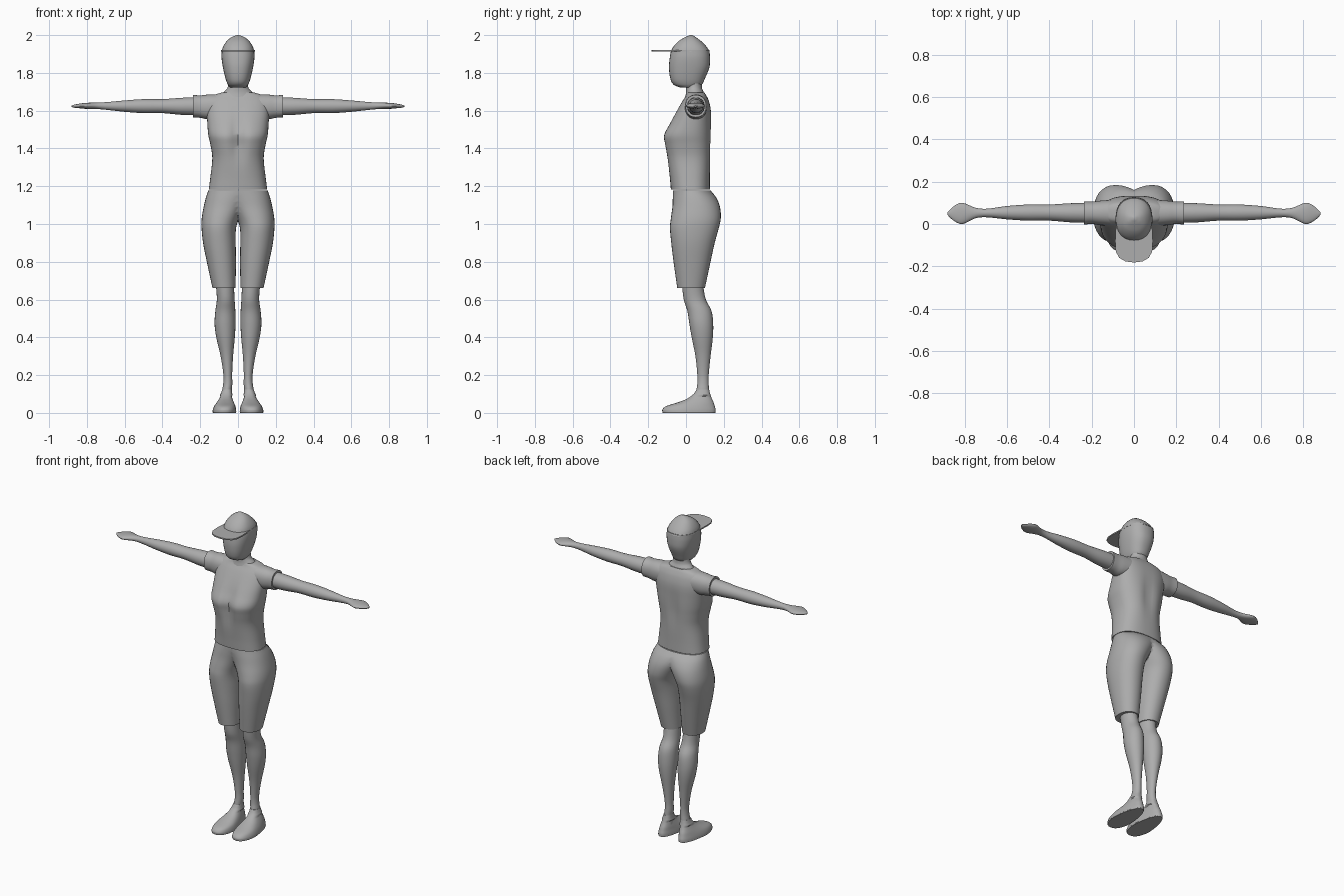
import bpy, bmesh, math

grey = bpy.data.materials.new("plain grey")
grey.diffuse_color = (0.42, 0.42, 0.42, 1)


def smooth_rows(rows, steps):
    """Cubic interpolation between section rows."""
    def slope(i):
        a, b = rows[max(i - 1, 0)], rows[min(i + 1, len(rows) - 1)]
        return [(q - p) / (b[0] - a[0]) for p, q in zip(a, b)]
    out = []
    for i in range(len(rows) - 1):
        r0, r1, m0, m1 = rows[i], rows[i + 1], slope(i), slope(i + 1)
        h = r1[0] - r0[0]
        for k in range(steps):
            t = k / steps
            w = (2*t**3 - 3*t**2 + 1, (t**3 - 2*t**2 + t) * h,
                 3*t**2 - 2*t**3, (t**3 - t**2) * h)
            row = [w[0]*a + w[1]*b + w[2]*c + w[3]*d
                   for a, b, c, d in zip(r0, m0, r1, m1)]
            row[0] = r0[0] + t * h
            out.append(row)
    return out + [list(rows[-1])]


def finish(name, bm, mirror=False, angle=45):
    mesh = bpy.data.meshes.new(name)
    bm.to_mesh(mesh)
    bm.free()
    mesh.materials.append(grey)
    ob = bpy.data.objects.new(name, mesh)
    bpy.context.collection.objects.link(ob)
    bpy.ops.object.select_all(action='DESELECT')
    ob.select_set(True)
    bpy.context.view_layer.objects.active = ob
    bpy.ops.object.shade_smooth_by_angle(angle=math.radians(angle))
    if mirror:
        ob.modifiers.new("mirror", 'MIRROR').use_clip = True
    return ob


def loft(name, rows, p=2.0, along='Z', mirror=False, shape=None, clip=False,
         sides=32, steps=4):
    """Rows are (position, low a, high a, low b, high b); a, b span the section."""
    bm = bmesh.new()
    rings = []
    for t, a0, a1, b0, b1 in smooth_rows(rows, steps):
        ring = []
        for k in range(sides):
            u = 2 * math.pi * k / sides
            c, s = math.cos(u), math.sin(u)
            a = (a0 + a1) / 2 + (a1 - a0) / 2 * math.copysign(abs(c) ** (2/p), c)
            b = (b0 + b1) / 2 + (b1 - b0) / 2 * math.copysign(abs(s) ** (2/p), s)
            co = (a, b, t) if along == 'Z' else (t, a, b)
            ring.append(bm.verts.new(shape(*co) if shape else co))
        rings.append(ring)
    for lo, hi in zip(rings, rings[1:]):
        for k in range(sides):
            j = (k + 1) % sides
            bm.faces.new((lo[k], lo[j], hi[j], hi[k]))
    bm.faces.new(rings[0][::-1])
    bm.faces.new(rings[-1])
    bmesh.ops.recalc_face_normals(bm, faces=bm.faces)
    if clip:
        bmesh.ops.bisect_plane(bm, geom=bm.verts[:] + bm.edges[:] + bm.faces[:],
                               plane_co=(0, 0, 0), plane_no=(1, 0, 0),
                               clear_inner=True, dist=1e-5)
    return finish(name, bm, mirror)


def chest(x, y, z):
    """Groove down the front centre and a shallow one along the spine."""
    fall = math.exp(-(x / 0.035) ** 2) * math.exp(-((z - 1.45) / 0.11) ** 2)
    return (x, y + (0.03 if y < 0.03 else -0.012) * fall, z)


def foot_taper(x, y, z):
    """Narrow the heel and keep the toes broad."""
    k = 1 - 0.3 * max(0, min(1, (y + 0.02) / 0.17)) * (z < 0.09)
    return (0.065 + (x - 0.065) * k, y, z)


# Shirt body
loft("shirt", [
    (1.182, -.155, .155, -.08, .127), (1.25, -.146, .146, -.087, .127),
    (1.35, -.136, .136, -.103, .13), (1.42, -.146, .146, -.117, .133),
    (1.47, -.157, .157, -.122, .135), (1.53, -.162, .162, -.09, .135),
    (1.60, -.165, .165, -.05, .133), (1.65, -.158, .158, -.02, .122),
    (1.68, -.135, .135, 0, .108), (1.695, -.09, .09, .005, .098)],
    p=2.5, shape=chest, sides=48)

# Sleeves and arms
loft("sleeve", [
    (.09, -.01, .115, 1.56, 1.687), (.16, -.005, .11, 1.555, 1.685),
    (.20, 0, .106, 1.562, 1.681), (.237, -.003, .107, 1.565, 1.683)],
    p=2.2, along='X', mirror=True)
loft("arm", [
    (.2, .005, .1, 1.575, 1.672), (.3, .008, .098, 1.578, 1.668),
    (.4, .016, .092, 1.587, 1.661), (.5, .016, .092, 1.587, 1.661),
    (.6, .022, .085, 1.594, 1.654), (.7, .032, .072, 1.605, 1.645),
    (.75, .027, .077, 1.609, 1.643), (.81, .0, .1, 1.61, 1.641),
    (.84, .008, .092, 1.613, 1.637), (.87, .03, .068, 1.616, 1.631),
    (.882, .045, .055, 1.62, 1.627)],
    along='X', mirror=True, sides=24)

# Shorts, one half mirrored
loft("shorts", [
    (.66, .013, .135, -.046, .1), (.8, .011, .165, -.066, .13),
    (.9, .012, .185, -.078, .152), (.98, .01, .193, -.085, .174),
    (1.03, -.008, .192, -.08, .184), (1.09, -.045, .182, -.072, .18),
    (1.14, -.09, .17, -.07, .16), (1.178, -.15, .157, -.07, .13)],
    p=2.15, mirror=True, clip=True)

# Lower legs
loft("lower_leg", [
    (.04, .03, .085, .06, .125), (.12, .033, .083, .056, .122),
    (.155, .03, .078, .06, .12), (.2, .031, .077, .06, .12),
    (.3, .026, .092, .05, .13), (.4, .017, .115, .03, .142),
    (.47, .013, .124, .018, .144), (.54, .014, .12, .007, .135),
    (.6, .018, .112, -.012, .105), (.69, .022, .118, -.022, .088)],
    mirror=True, sides=24)

# Feet
loft("foot", [
    (.004, .008, .136, -.125, .157), (.018, .009, .134, -.125, .157),
    (.036, .012, .128, -.105, .152), (.055, .017, .118, -.045, .146),
    (.075, .023, .106, .005, .137), (.1, .03, .092, .04, .128),
    (.125, .033, .083, .056, .122)],
    p=2.4, mirror=True, shape=foot_taper)
loft("sole", [(0, .01, .134, -.123, .155), (.005, .008, .136, -.125, .157)],
     p=2.4, mirror=True, shape=foot_taper, steps=1)

# Neck and head
loft("neck", [
    (1.67, -.1, .1, -.005, .105), (1.695, -.078, .078, .0, .095),
    (1.72, -.056, .056, .0, .085), (1.77, -.05, .05, .0, .085)], sides=24)
loft("head", [
    (1.722, -.04, .04, -.03, .06), (1.737, -.053, .053, -.065, .083),
    (1.77, -.066, .066, -.083, .1), (1.83, -.08, .08, -.09, .124),
    (1.88, -.087, .087, -.086, .127), (1.92, -.086, .086, -.079, .124)],
    p=2.4)

# Cap crown and flat visor
loft("cap", [
    (1.912, -.087, .087, -.081, .126), (1.94, -.078, .078, -.066, .108),
    (1.97, -.058, .058, -.037, .078), (1.99, -.033, .033, -.003, .05),
    (2.0, -.007, .007, .02, .034)], p=2.3)

bm = bmesh.new()
outline = [(.085, 0), (.089, -.08), (.086, -.13), (.07, -.16), (.04, -.177), (0, -.182)]
outline += [(-x, y) for x, y in outline[-2::-1]]
face = bm.faces.new([bm.verts.new((x, y, 1.912)) for x, y in outline])
side = bmesh.ops.extrude_face_region(bm, geom=[face])
bmesh.ops.translate(bm, vec=(0, 0, .008),
                    verts=[v for v in side["geom"] if isinstance(v, bmesh.types.BMVert)])
bmesh.ops.recalc_face_normals(bm, faces=bm.faces)
finish("visor", bm)
